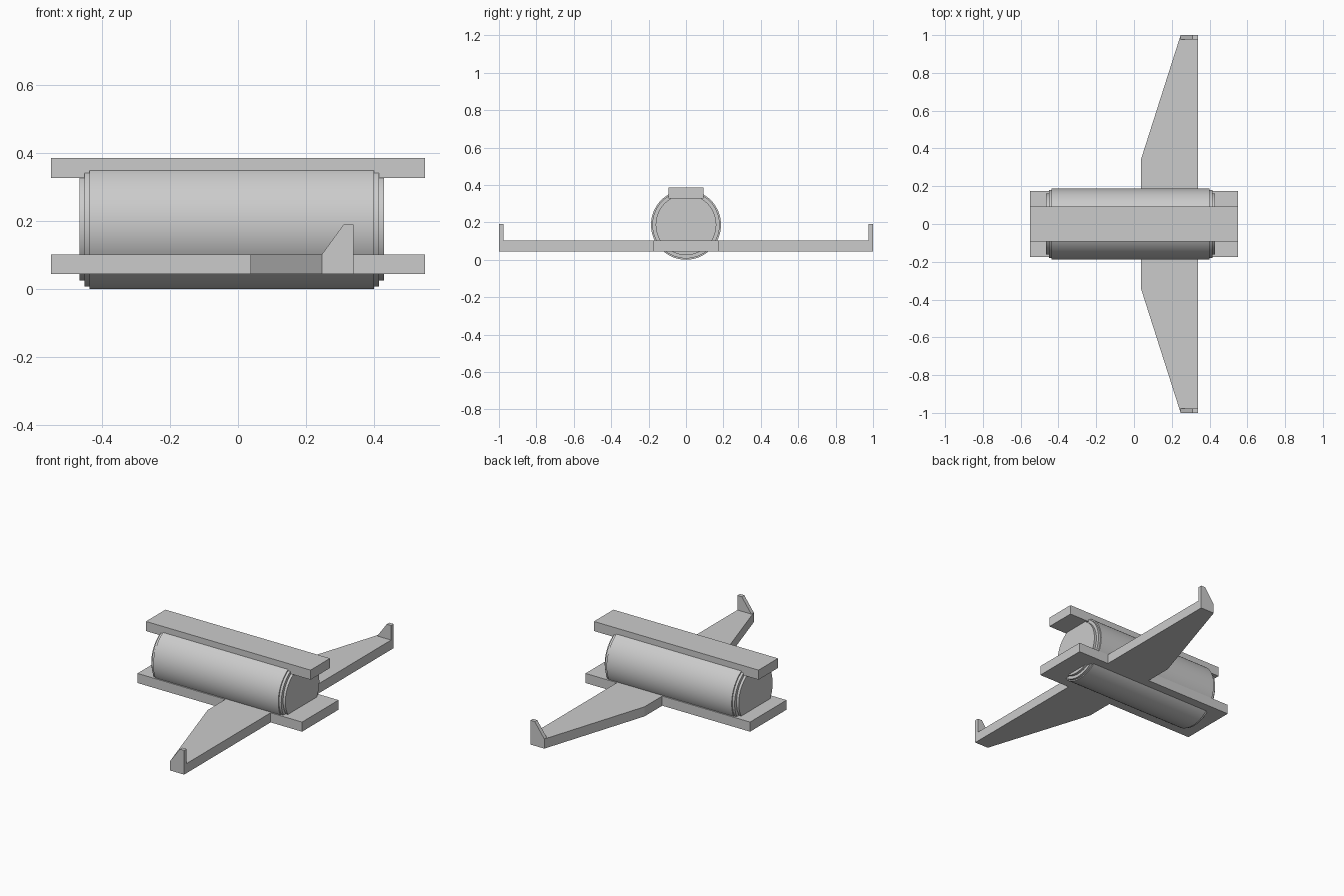
import bpy, bmesh, math
from mathutils import Vector

if "Cube" in bpy.data.objects:
    bpy.data.objects.remove(bpy.data.objects["Cube"])


def finish(bm, name):
    bmesh.ops.recalc_face_normals(bm, faces=bm.faces)
    mesh = bpy.data.meshes.new(name)
    bm.to_mesh(mesh)
    bm.free()
    obj = bpy.data.objects.new(name, mesh)
    bpy.context.collection.objects.link(obj)
    return obj


def prism(name, points, offset):
    # Extrude a flat outline of 3D points along an offset
    bm = bmesh.new()
    face = bm.faces.new([bm.verts.new(p) for p in points])
    new = bmesh.ops.extrude_face_region(bm, geom=[face])["geom"]
    bmesh.ops.translate(bm, vec=Vector(offset),
                        verts=[v for v in new if isinstance(v, bmesh.types.BMVert)])
    bm.faces.ensure_lookup_table()
    return finish(bm, name)


def plate(name, half_x, half_y, z0, z1):
    pts = [(-half_x, -half_y, z0), (half_x, -half_y, z0),
           (half_x, half_y, z0), (-half_x, half_y, z0)]
    return prism(name, pts, (0, 0, z1 - z0))


def lathe_x(name, profile, centre_x, centre_z, segments=64):
    # Revolve (x, radius) points around the x axis and cap both ends
    bm = bmesh.new()
    rings = []
    for x, r in profile:
        rings.append([bm.verts.new((centre_x + x,
                                    r * math.cos(math.tau * i / segments),
                                    centre_z + r * math.sin(math.tau * i / segments)))
                      for i in range(segments)])
    for a, b in zip(rings, rings[1:]):
        for i in range(segments):
            j = (i + 1) % segments
            bm.faces.new((a[i], a[j], b[j], b[i]))
    bm.faces.new(rings[0])
    bm.faces.new(rings[-1])
    obj = finish(bm, name)
    for p in obj.data.polygons:
        p.use_smooth = True
    bpy.context.view_layer.objects.active = obj
    obj.select_set(True)
    bpy.ops.object.shade_smooth_by_angle(angle=math.radians(30))
    obj.select_set(False)
    return obj


R = 0.187
Z0, Z1 = 0.044, 0.102

# Cylindrical body with stepped ends
half = [(0.448, 0.162), (0.433, 0.162), (0.433, 0.18), (0.418, 0.18), (0.418, R)]
profile = [(-x, r) for x, r in half] + [(x, r) for x, r in reversed(half)]
lathe_x("body_cylinder", profile, -0.018, R)

# Long plates above and below
plate("top_plate", 0.55, 0.093, 0.327, 0.385)
plate("bottom_plate", 0.55, 0.174, Z0, Z1)

# Tapered wings with upright tips
for side, s in (("front", -1), ("back", 1)):
    outline = [(0.037, 0.174), (0.037, 0.342), (0.247, 1.0), (0.34, 1.0), (0.34, 0.174)]
    prism(side + "_wing", [(x, s * y, Z0) for x, y in outline], (0, 0, Z1 - Z0))
    fin = [(0.247, Z1), (0.311, 0.19), (0.34, 0.19), (0.34, Z1)]
    prism(side + "_winglet", [(x, s * 1.0, z) for x, z in fin], (0, -s * 0.024, 0))
